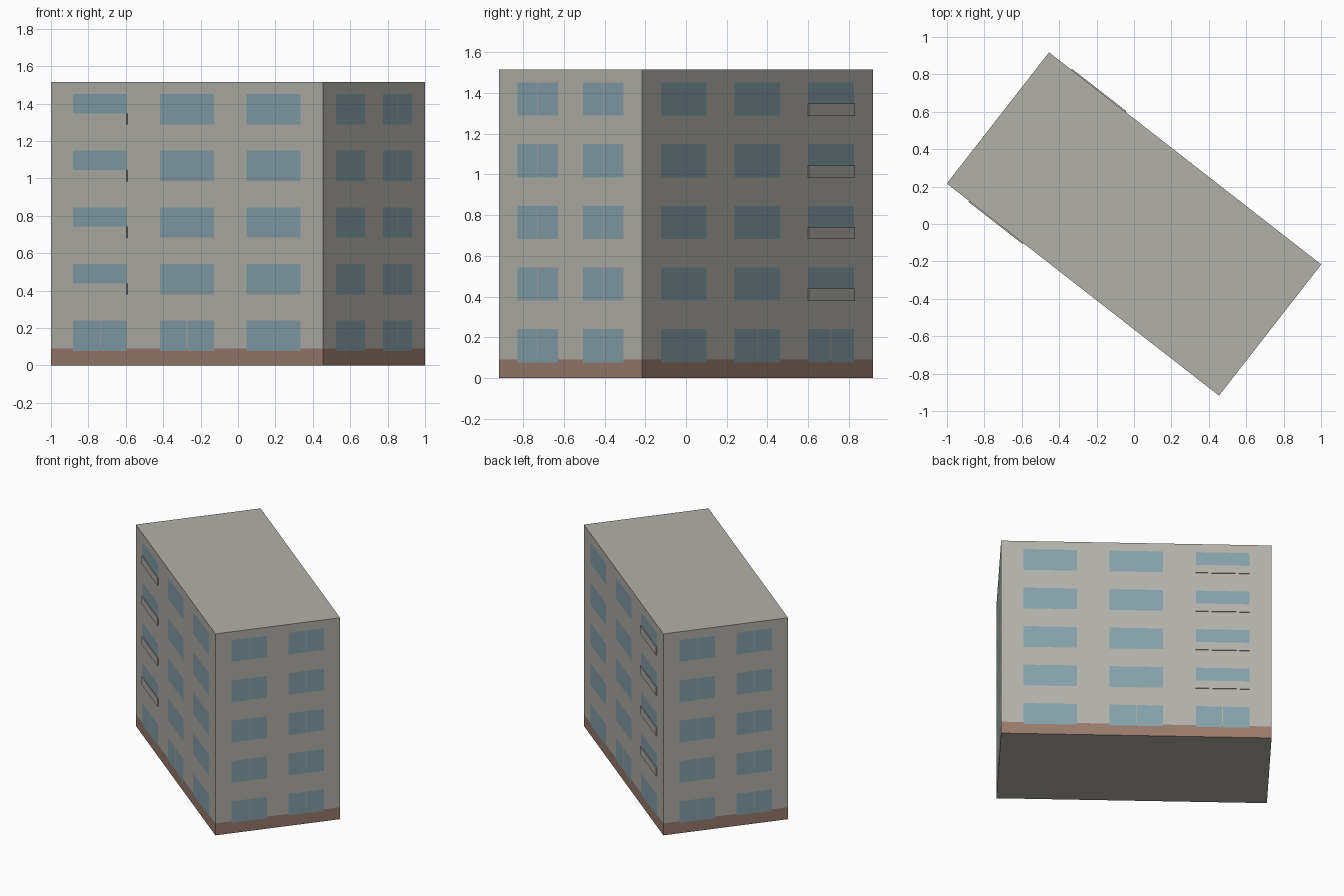
import bpy, bmesh, math
from mathutils import Matrix

LENGTH, DEPTH, HEIGHT = 1.845, 0.889, 1.515
TURN = Matrix.Rotation(math.radians(-37.93), 4, 'Z')
PLINTH = 0.09
FLOORS = [0.077 + 0.303 * i for i in range(5)]   # window sill heights
WIN_H, GAP = 0.163, 0.005
LONG_COLS, LONG_W = (-0.588, 0.0, 0.588), 0.365
SHORT_COLS, SHORT_W = (-0.204, 0.204), 0.253
BALCONY_H, BALCONY_OUT = 0.06, 0.006

cube = bpy.data.objects.get("Cube")
if cube:
    bpy.data.objects.remove(cube, do_unlink=True)


def material(name, rgb):
    mat = bpy.data.materials.new(name)
    mat.use_nodes = True
    mat.diffuse_color = (*rgb, 1)
    mat.node_tree.nodes["Principled BSDF"].inputs["Base Color"].default_value = (*rgb, 1)
    return mat


wall = material("grey wall", (0.445, 0.434, 0.396))
plinth = material("brown plinth", (0.314, 0.195, 0.15))
glass = material("blue glass", (0.235, 0.352, 0.392))


def box(size, centre):
    bm = bmesh.new()
    bmesh.ops.create_cube(bm, size=1, matrix=Matrix.Translation(centre) @ Matrix.Diagonal((*size, 1)))
    return bm


def finish(bm, name, mats):
    bmesh.ops.transform(bm, matrix=TURN, verts=bm.verts)
    mesh = bpy.data.meshes.new(name)
    bm.to_mesh(mesh)
    bm.free()
    for mat in mats:
        mesh.materials.append(mat)
    obj = bpy.data.objects.new(name, mesh)
    bpy.context.collection.objects.link(obj)
    return obj


def cut(bm, axis, values):
    for value in values:
        co, no = [0, 0, 0], [0, 0, 0]
        co[axis], no[axis] = value, 1
        bmesh.ops.bisect_plane(bm, geom=bm.verts[:] + bm.edges[:] + bm.faces[:],
                               dist=1e-6, plane_co=co, plane_no=no)


def edges_of(cols, width):
    return [c + s for c in cols for s in (-width / 2, -GAP / 2, GAP / 2, width / 2)]


def is_window(face):
    c = face.calc_center_median()
    floor = [i for i, z in enumerate(FLOORS) if z < c.z < z + WIN_H]
    if not floor:
        return False
    long_side = abs(face.normal.y) > 0.5
    u = c.x if long_side else c.y
    cols, width = (LONG_COLS, LONG_W) if long_side else (SHORT_COLS, SHORT_W)
    for col in cols:
        if abs(u - col) < width / 2:
            # short sides have paired panes, long sides only on two ground columns
            paired = not long_side or (floor[0] == 0 and col < 0.2)
            return not (paired and abs(u - col) < GAP / 2)
    return False


# Block with plinth band and flush windows cut into its faces
bm = box((LENGTH, DEPTH, HEIGHT), (0, 0, HEIGHT / 2))
cut(bm, 0, edges_of(LONG_COLS, LONG_W))
cut(bm, 1, edges_of(SHORT_COLS, SHORT_W))
cut(bm, 2, [PLINTH] + [z + h for z in FLOORS for h in (0, WIN_H)])
bm.normal_update()
for f in bm.faces:
    if abs(f.normal.z) > 0.5:
        continue
    if is_window(f):
        f.material_index = 2
    elif f.calc_center_median().z < PLINTH:
        f.material_index = 1
finish(bm, "building_block", [wall, plinth, glass])

# Shallow balcony fronts over the lower part of the upper windows
for side, label in ((-1, "front"), (1, "back")):
    for i, z in enumerate(FLOORS[1:], 1):
        bm = box((LONG_W + 0.004, BALCONY_OUT, BALCONY_H),
                 (LONG_COLS[0], side * (DEPTH + BALCONY_OUT) / 2, z + BALCONY_H / 2 - 0.001))
        finish(bm, f"{label}_balcony_{i}", [wall])
